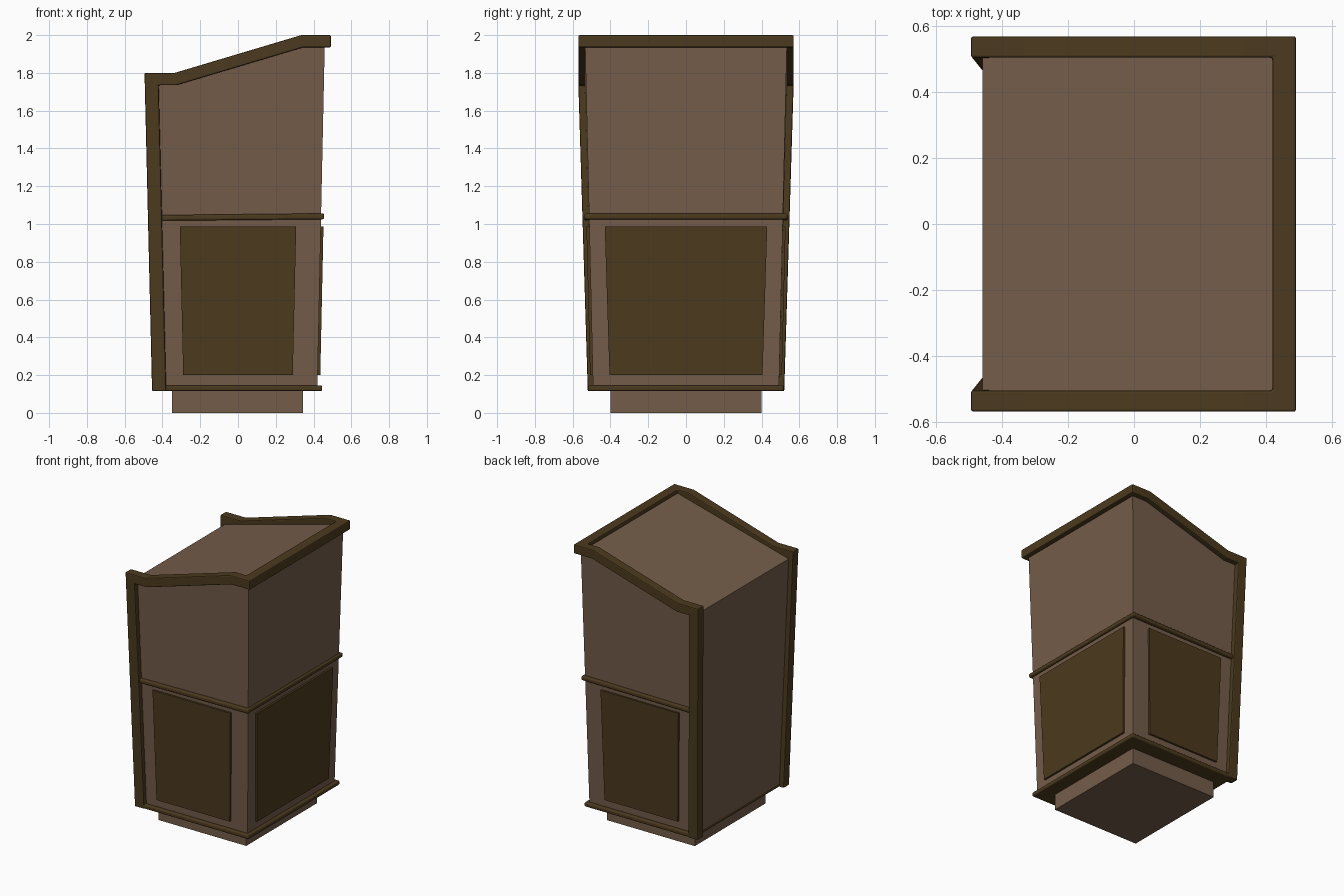
import bpy, bmesh

if "Cube" in bpy.data.objects:
    bpy.data.objects.remove(bpy.data.objects["Cube"])


def material(name, rgb):
    m = bpy.data.materials.new(name)
    m.diffuse_color = (*rgb, 1)
    m.use_nodes = True
    m.node_tree.nodes["Principled BSDF"].inputs["Base Color"].default_value = m.diffuse_color
    return m


WOOD = material("light_wood", (0.175, 0.108, 0.068))
TRIM = material("dark_trim", (0.071, 0.042, 0.013))


def loft(name, sections, mat, bevel=0.0, segments=2):
    """Skin a list of four-cornered sections and cap both ends."""
    bm = bmesh.new()
    rings = [[bm.verts.new(p) for p in s] for s in sections]
    for a, b in zip(rings, rings[1:]):
        for i in range(4):
            j = (i + 1) % 4
            bm.faces.new((a[i], a[j], b[j], b[i]))
    bm.faces.new(rings[0])
    bm.faces.new(rings[-1])
    bmesh.ops.recalc_face_normals(bm, faces=bm.faces)
    mesh = bpy.data.meshes.new(name)
    bm.to_mesh(mesh)
    bm.free()
    ob = bpy.data.objects.new(name, mesh)
    bpy.context.collection.objects.link(ob)
    mesh.materials.append(mat)
    if bevel:
        mod = ob.modifiers.new("rounded_edges", 'BEVEL')
        mod.width = bevel
        mod.segments = segments
        mod.limit_method = 'ANGLE'
    return ob


def rect(x0, x1, y, z0, z1=None):
    """Horizontal rectangle, optionally sloping from z0 at x0 to z1 at x1."""
    z1 = z0 if z1 is None else z1
    return [(x0, -y, z0), (x1, -y, z1), (x1, y, z1), (x0, y, z0)]


# Plinth and tapered body with a sloping top
loft("plinth", [rect(-0.35, 0.345, 0.40, 0), rect(-0.35, 0.345, 0.40, 0.13)], WOOD)
loft("body", [rect(-0.42, 0.42, 0.492, 0.125),
              rect(-0.46, 0.46, 0.535, 1.74, 1.985)], WOOD)

# Base and middle mouldings, flush with the body at the plain side
loft("base_moulding", [rect(-0.421, 0.446, 0.517, 0.115),
                       rect(-0.421, 0.446, 0.517, 0.146)], TRIM, 0.010, 3)
loft("middle_rail", [rect(-0.43, 0.456, 0.538, 1.017, 1.025),
                     rect(-0.43, 0.456, 0.538, 1.047, 1.056)], TRIM, 0.010, 3)

# Continuous edge trim: (outer x, z), (inner x, z), inner y, outer y
stations = [
    ((-0.455, 0.115), (-0.38, 0.115), 0.455, 0.52),
    ((-0.495, 1.80), (-0.42, 1.735), 0.505, 0.57),
    ((-0.335, 1.80), (-0.325, 1.735), 0.505, 0.57),
    ((0.335, 2.00), (0.345, 1.935), 0.505, 0.57),
]
half = [[(o[0], -y1, o[1]), (o[0], -y0, o[1]), (i[0], -y0, i[1]), (i[0], -y1, i[1])]
        for o, i, y0, y1 in stations]
# Mitred corner, then the same run mirrored to the other side
half.append([(0.492, -0.57, 2.0), (0.42, -0.505, 2.0),
             (0.42, -0.505, 1.935), (0.492, -0.57, 1.935)])
other = [[(x, -y, z) for x, y, z in s] for s in reversed(half)]
loft("edge_trim", half + other, TRIM, 0.007)


# Raised panels following the lean of the body
def face_x(z):
    return 0.42 + 0.04 * (z - 0.125) / 1.86


def face_y(z):
    return 0.492 + 0.043 * (z - 0.125) / 1.75


Z0, Z1, OUT, IN = 0.20, 0.988, 0.014, -0.02
for name, s in (("front_panel", -1), ("back_panel", 1)):
    loft(name, [[(-0.29, s * (face_y(Z0) + d), Z0), (0.29, s * (face_y(Z0) + d), Z0),
                 (0.308, s * (face_y(Z1) + d), Z1), (-0.308, s * (face_y(Z1) + d), Z1)]
                for d in (IN, OUT)], TRIM)
loft("side_panel", [[(face_x(Z0) + d, -0.405, Z0), (face_x(Z0) + d, 0.405, Z0),
                     (face_x(Z1) + d, 0.43, Z1), (face_x(Z1) + d, -0.43, Z1)]
                    for d in (IN, OUT)], TRIM)
